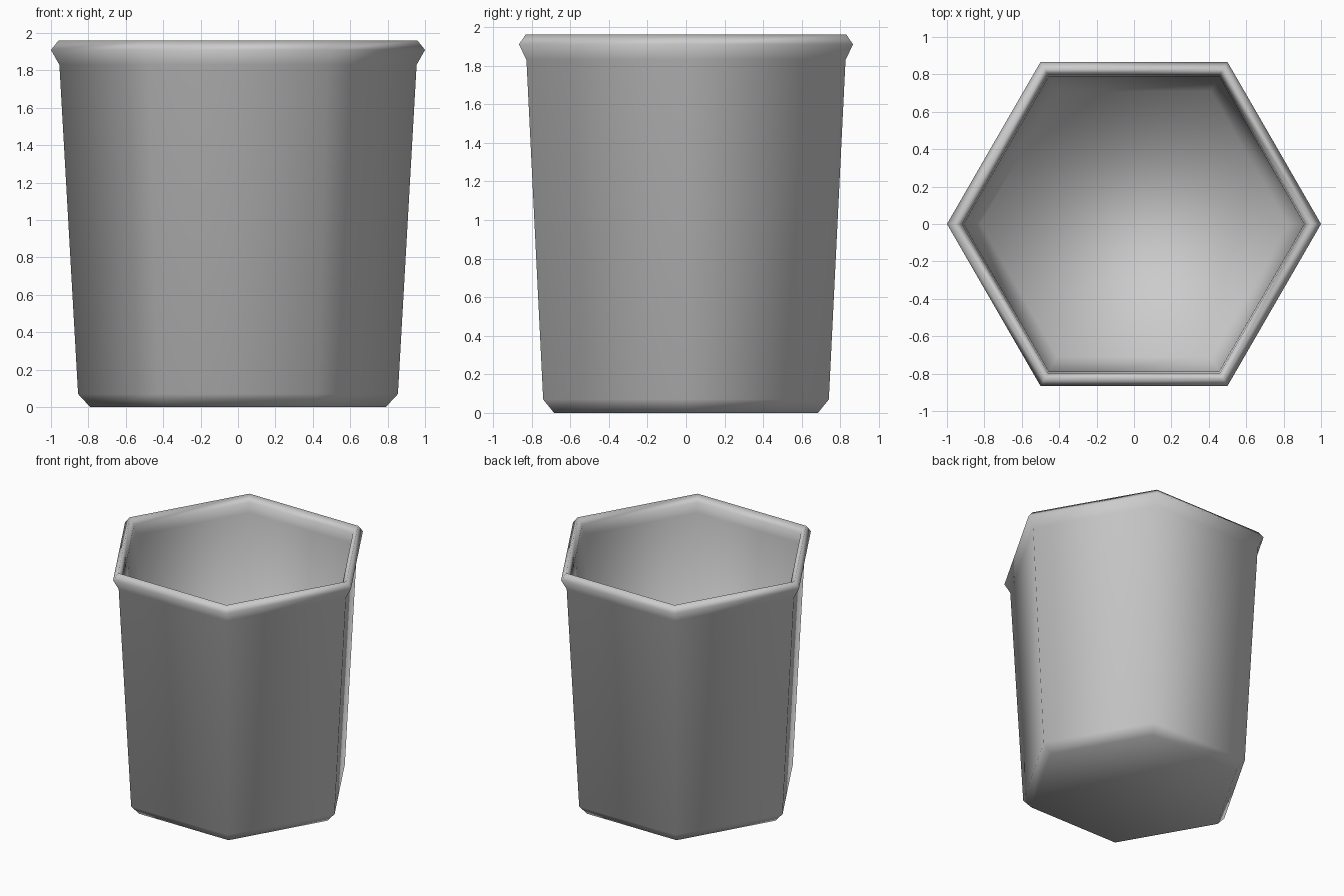
import bpy
import bmesh
from math import cos, sin, tau

cube = bpy.data.objects.get("Cube")
if cube:
    bpy.data.objects.remove(cube, do_unlink=True)

SIDES = 6

# Radius and height, from the underside, up over the lip, down to the inner floor
PROFILE = [(0.79, 0), (0.855, 0.07), (0.955, 1.83), (1.0, 1.91),
           (0.96, 1.96), (0.92, 1.91), (0.91, 1.83), (0.82, 0.08)]


def make_material(name, colour):
    mat = bpy.data.materials.new(name)
    mat.use_nodes = True
    mat.diffuse_color = colour
    mat.node_tree.nodes["Principled BSDF"].inputs["Base Color"].default_value = colour
    return mat


def make_ring(bm, radius, z):
    return [bm.verts.new((radius * cos(tau * i / SIDES), radius * sin(tau * i / SIDES), z))
            for i in range(SIDES)]


# Six-sided cup wall, closed by the underside and the inner floor
bm = bmesh.new()
rings = [make_ring(bm, r, z) for r, z in PROFILE]
for low, high in zip(rings, rings[1:]):
    for i in range(SIDES):
        j = (i + 1) % SIDES
        bm.faces.new((low[i], low[j], high[j], high[i]))
bm.faces.new(rings[0][::-1])
bm.faces.new(rings[-1])
for face in bm.faces:
    face.smooth = True

mesh = bpy.data.meshes.new("cup")
bm.to_mesh(mesh)
bm.free()
mesh.materials.append(make_material("light grey", (0.6, 0.6, 0.6, 1)))
cup = bpy.data.objects.new("cup", mesh)
bpy.context.collection.objects.link(cup)
